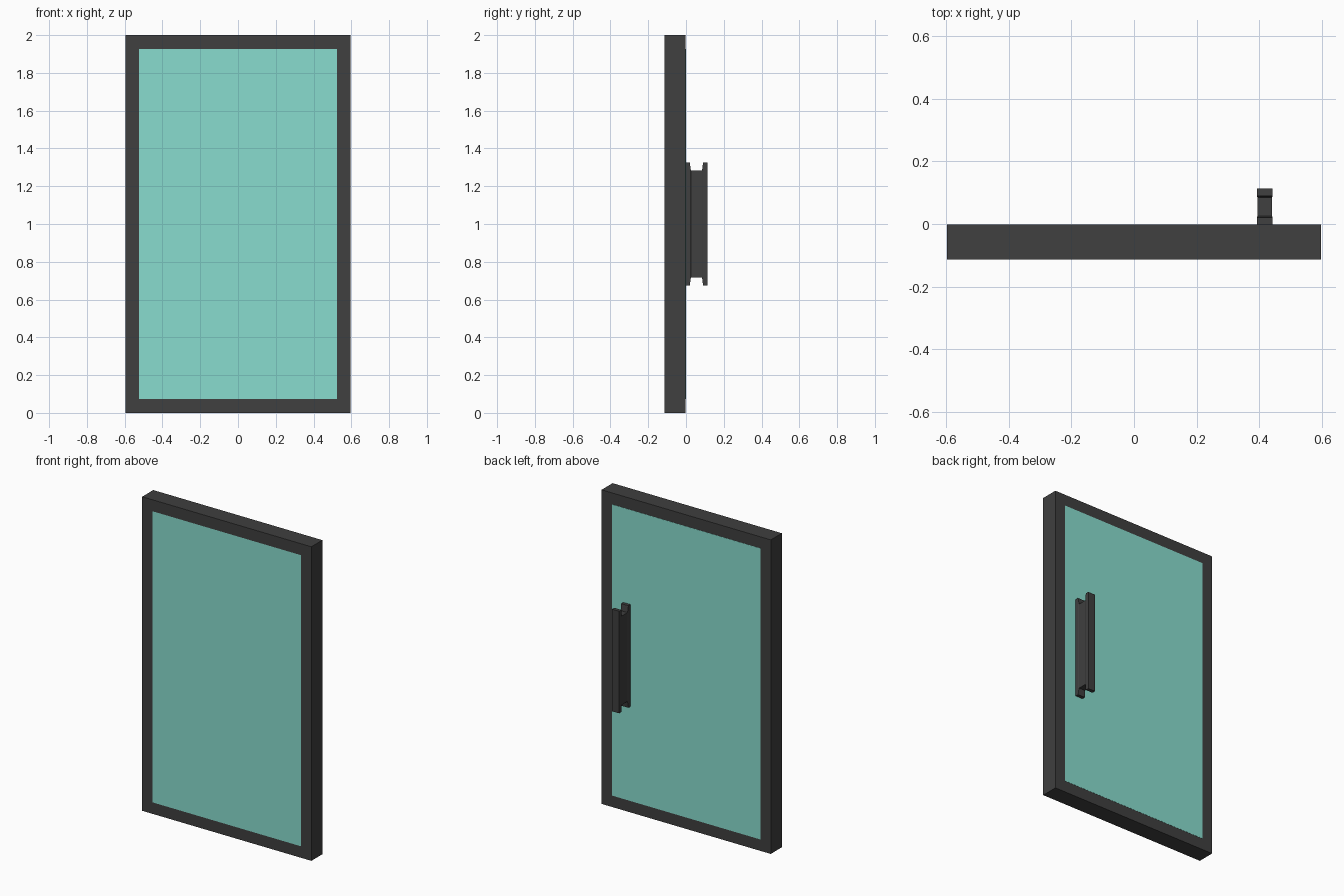
import bpy, bmesh

if "Cube" in bpy.data.objects:
    bpy.data.objects.remove(bpy.data.objects["Cube"])


def material(name, rgb):
    m = bpy.data.materials.new(name)
    m.diffuse_color = (*rgb, 1)
    m.use_nodes = True
    m.node_tree.nodes["Principled BSDF"].inputs["Base Color"].default_value = m.diffuse_color
    return m


def loft(name, sections, mat, closed=False):
    """Skin rectangles (half_x, half_z, y) one after another; cap or close the ends."""
    bm = bmesh.new()
    rings = [[bm.verts.new((sx * hx, y, sz * hz))
              for sx, sz in ((-1, -1), (1, -1), (1, 1), (-1, 1))]
             for hx, hz, y in sections]
    pairs = list(zip(rings, rings[1:]))
    if closed:
        pairs.append((rings[-1], rings[0]))
    else:
        bm.faces.new(rings[0])
        bm.faces.new(rings[-1])
    for a, b in pairs:
        for i in range(4):
            j = (i + 1) % 4
            bm.faces.new((a[i], a[j], b[j], b[i]))
    bmesh.ops.recalc_face_normals(bm, faces=bm.faces)
    me = bpy.data.meshes.new(name)
    bm.to_mesh(me)
    bm.free()
    me.materials.append(mat)
    ob = bpy.data.objects.new(name, me)
    bpy.context.collection.objects.link(ob)
    return ob


dark = material("dark_metal", (0.05, 0.05, 0.05))
teal = material("teal_glass", (0.25, 0.72, 0.62))

W, H, B = 0.596, 1.0, 0.073          # half width, half height, border width
FRONT, BACK = -0.113, -0.002

# Rectangular frame: outer and inner loops joined front and back
frame = loft("door_frame", [(W, H, FRONT), (W, H, BACK),
                            (W - B, H - B, BACK), (W - B, H - B, FRONT)], dark, closed=True)
frame.location.z = H

# Glass pane filling the opening, flush on both sides
glass = loft("glass_pane", [(W - B, H - B, FRONT), (W - B, H - B, BACK + 0.001)], teal)
glass.location.z = H

# Pull handle: two long plates with bevelled inner lips around a narrower web
plate, lip, web = (0.0255, 0.325), (0.0235, 0.29), (0.0225, 0.283)
handle = loft("pull_handle", [(*plate, BACK), (*plate, 0.020), (*lip, 0.025), (*web, 0.026),
                              (*web, 0.085), (*lip, 0.086), (*plate, 0.090), (*plate, 0.113)], dark)
handle.location = (0.417, 0, H)
